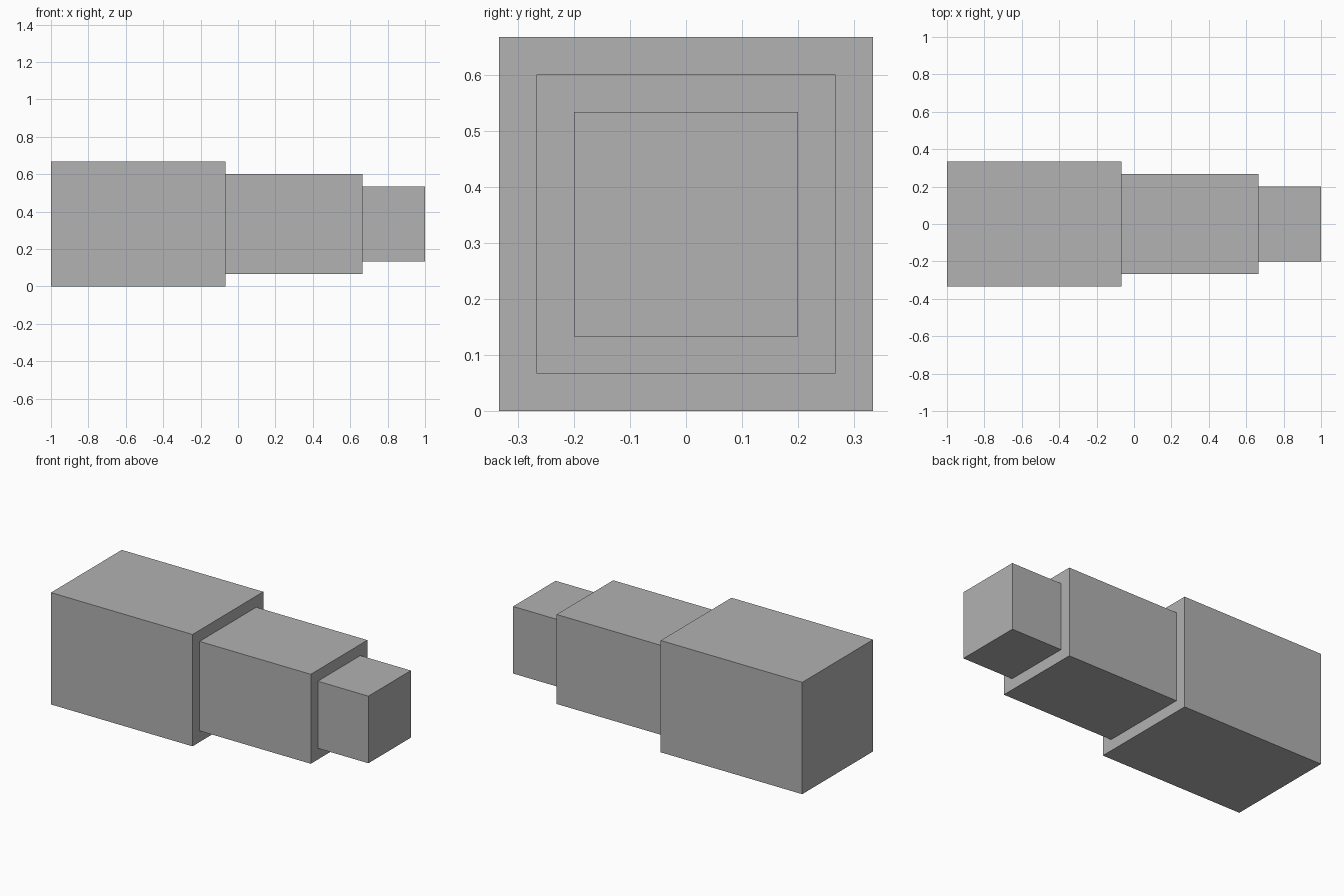
import bpy

cube = bpy.data.objects.get("Cube")
if cube:
    bpy.data.objects.remove(cube, do_unlink=True)

# Plain grey finish shared by every section
grey = bpy.data.materials.new("plain_grey")
grey.use_nodes = True
colour = (0.445, 0.445, 0.445, 1)
grey.diffuse_color = colour
grey.node_tree.nodes["Principled BSDF"].inputs["Base Color"].default_value = colour

UNIT = 1 / 15      # the sections step in whole units
AXIS_Z = 5 * UNIT  # shared centre line height


def section(name, start, end, width):
    """Square-section block along x, centred on the common axis."""
    bpy.ops.mesh.primitive_cube_add(size=1, location=((start + end) / 2 * UNIT, 0, AXIS_Z))
    block = bpy.context.object
    block.name = name
    block.scale = ((end - start) * UNIT, width * UNIT, width * UNIT)
    bpy.ops.object.transform_apply(location=False, rotation=False, scale=True)
    block.data.materials.append(grey)


# Three stepped sections, large to small
section("large_section", -15, -1, 10)
section("middle_section", -1, 10, 8)
section("small_section", 10, 15, 6)
